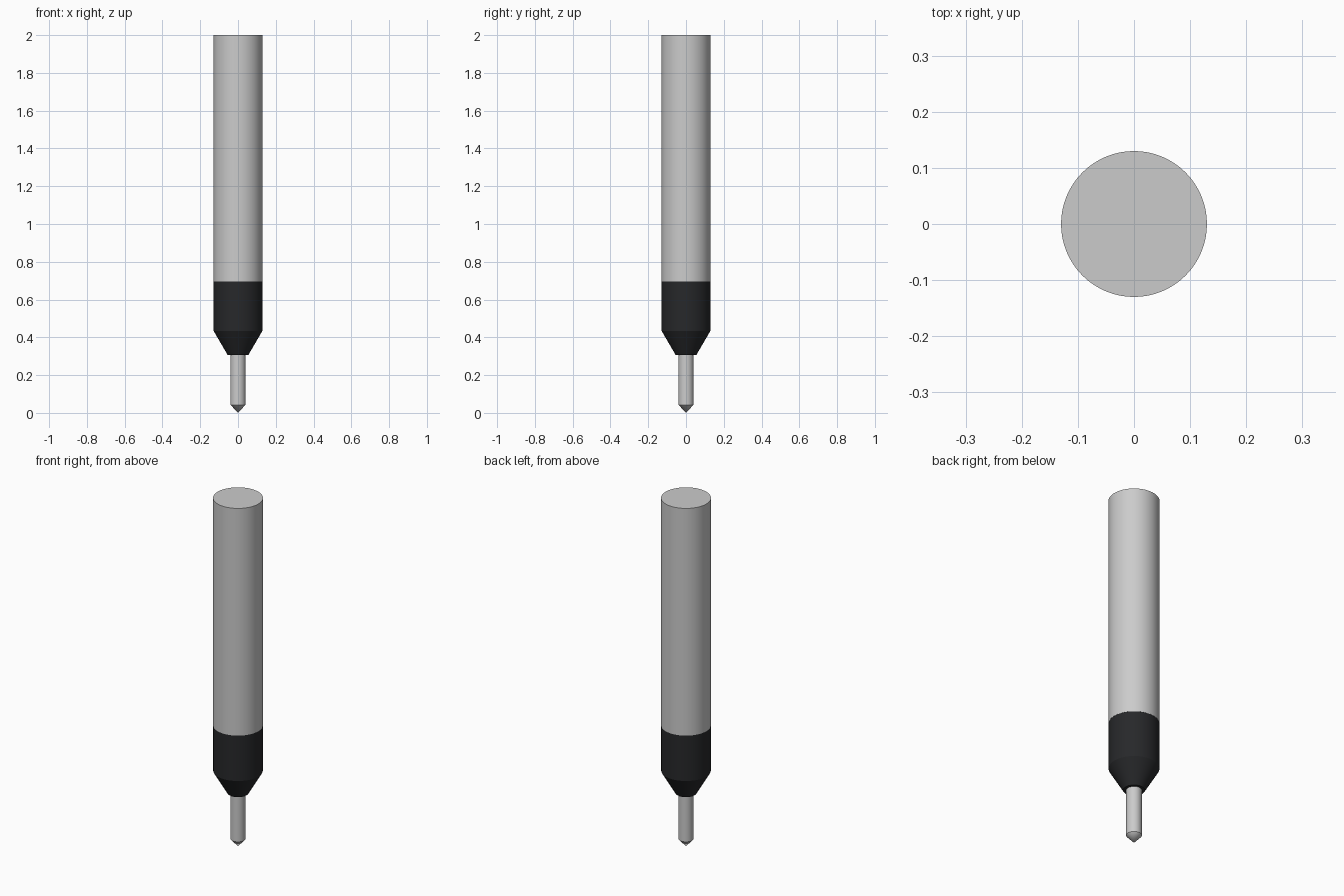
import bpy, bmesh
from math import cos, sin, tau

if "Cube" in bpy.data.objects:
    bpy.data.objects.remove(bpy.data.objects["Cube"])

SIDES = 64


def lathe(name, profile, colour=None):
    """Revolve (radius, z) points, listed bottom to top, into a closed solid."""
    bm = bmesh.new()
    rings = []
    for r, z in profile:
        n = SIDES if r > 0 else 1
        rings.append([bm.verts.new((r * cos(tau * i / SIDES), r * sin(tau * i / SIDES), z))
                      for i in range(n)])
    for a, b in zip(rings, rings[1:]):
        for i in range(SIDES):
            j = (i + 1) % SIDES
            if len(a) == 1:
                bm.faces.new((a[0], b[j], b[i]))
            else:
                bm.faces.new((a[i], a[j], b[j], b[i]))
    # Flat end caps
    if len(rings[0]) > 1:
        bm.faces.new(rings[0][::-1])
    bm.faces.new(rings[-1])
    bmesh.ops.recalc_face_normals(bm, faces=bm.faces[:])
    mesh = bpy.data.meshes.new(name)
    bm.to_mesh(mesh)
    bm.free()
    obj = bpy.data.objects.new(name, mesh)
    bpy.context.collection.objects.link(obj)
    if colour:
        mat = bpy.data.materials.new(name + "_colour")
        mat.diffuse_color = colour
        mat.use_nodes = True
        mat.node_tree.nodes["Principled BSDF"].inputs["Base Color"].default_value = mat.diffuse_color
        mesh.materials.append(mat)
    bpy.ops.object.select_all(action='DESELECT')
    obj.select_set(True)
    bpy.context.view_layer.objects.active = obj
    bpy.ops.object.shade_smooth_by_angle(angle=0.35)
    return obj


# Long grey barrel
lathe("barrel", [(0.13, 0.695), (0.13, 2.0)])

# Black collar with tapered nose
lathe("collar", [(0.055, 0.307), (0.129, 0.434), (0.129, 0.695)],
      (0.02, 0.021, 0.023, 1))

# Thin pin with pointed tip
lathe("pin", [(0, 0), (0.04, 0.043), (0.04, 0.307)])
